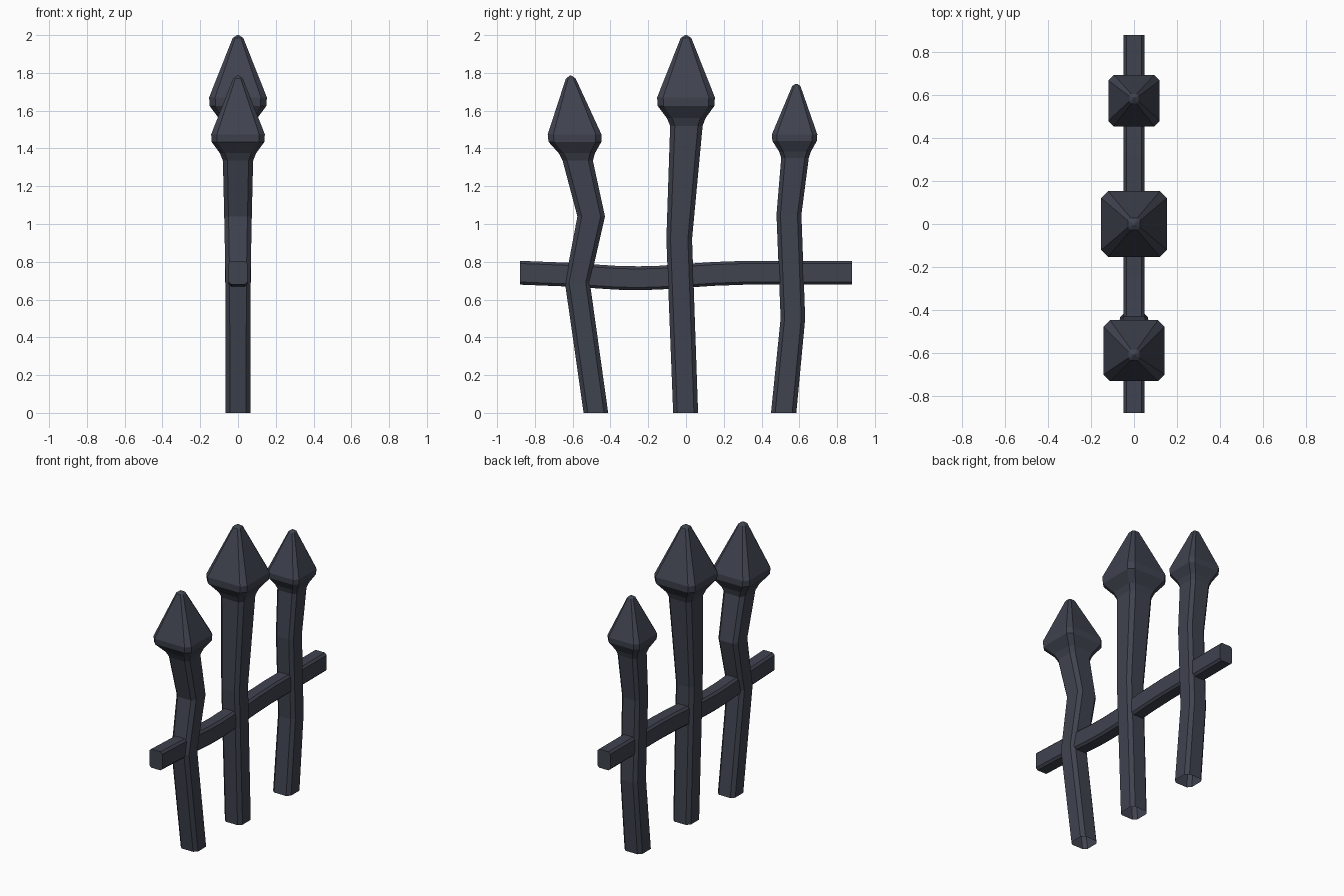
import bpy, bmesh

iron = bpy.data.materials.new("dark slate iron")
iron.diffuse_color = (0.05, 0.056, 0.078, 1)


def ring(hx, hy, c):
    """Rectangle outline with cut corners."""
    return [(hx, -hy + c), (hx, hy - c), (hx - c, hy), (-hx + c, hy),
            (-hx, hy - c), (-hx, -hy + c), (-hx + c, -hy), (hx - c, -hy)]


def loft(name, rings, cap_start, cap_end):
    bm = bmesh.new()
    loops = [[bm.verts.new(p) for p in r] for r in rings]
    for a, b in zip(loops, loops[1:]):
        for i in range(8):
            j = (i + 1) % 8
            bm.faces.new((a[i], a[j], b[j], b[i]))
    if cap_start:
        bm.faces.new(loops[0][::-1])
    if cap_end:
        bm.faces.new(loops[-1])
    if cap_start and cap_end:
        bmesh.ops.recalc_face_normals(bm, faces=bm.faces)
    me = bpy.data.meshes.new(name)
    bm.to_mesh(me)
    bm.free()
    me.materials.append(iron)
    ob = bpy.data.objects.new(name, me)
    bpy.context.collection.objects.link(ob)
    return ob


# Posts with spear heads: sections are (y centre, z, half width, corner cut)
def post(name, sections):
    loft(name, [[(x, y + v, z) for x, v in ring(h, h, c)]
                for y, z, h, c in sections], False, True)


post("left_post", [
    (-0.477, 0, 0.065, 0.022), (-0.575, 0.69, 0.066, 0.022),
    (-0.502, 1.04, 0.073, 0.023), (-0.573, 1.335, 0.08, 0.024),
    (-0.578, 1.375, 0.096, 0.026), (-0.588, 1.435, 0.14, 0.03),
    (-0.59, 1.475, 0.142, 0.03), (-0.61, 1.77, 0.026, 0.012),
    (-0.611, 1.785, 0.005, 0.002)])
post("middle_post", [
    (-0.002, 0, 0.066, 0.022), (-0.036, 0.92, 0.068, 0.022),
    (0.002, 1.52, 0.086, 0.025), (0.001, 1.56, 0.102, 0.027),
    (0, 1.625, 0.15, 0.032), (0, 1.67, 0.153, 0.032),
    (0, 1.985, 0.028, 0.013), (0, 2.0, 0.005, 0.002)])
post("right_post", [
    (0.517, 0, 0.067, 0.022), (0.566, 0.5, 0.065, 0.021),
    (0.545, 1.05, 0.066, 0.021), (0.577, 1.35, 0.073, 0.021),
    (0.577, 1.385, 0.085, 0.022), (0.575, 1.44, 0.118, 0.026),
    (0.575, 1.475, 0.12, 0.026), (0.584, 1.73, 0.022, 0.01),
    (0.585, 1.742, 0.005, 0.002)])

# Sagging cross rail
path = [(-0.88, 0.742), (-0.6, 0.731), (-0.47, 0.722), (-0.36, 0.715),
        (-0.25, 0.713), (-0.14, 0.716), (0, 0.726), (0.15, 0.736),
        (0.32, 0.742), (0.88, 0.742)]
loft("cross_rail", [[(x, y, z + v) for x, v in ring(0.049, 0.063, 0.014)]
                    for y, z in path], True, True)
